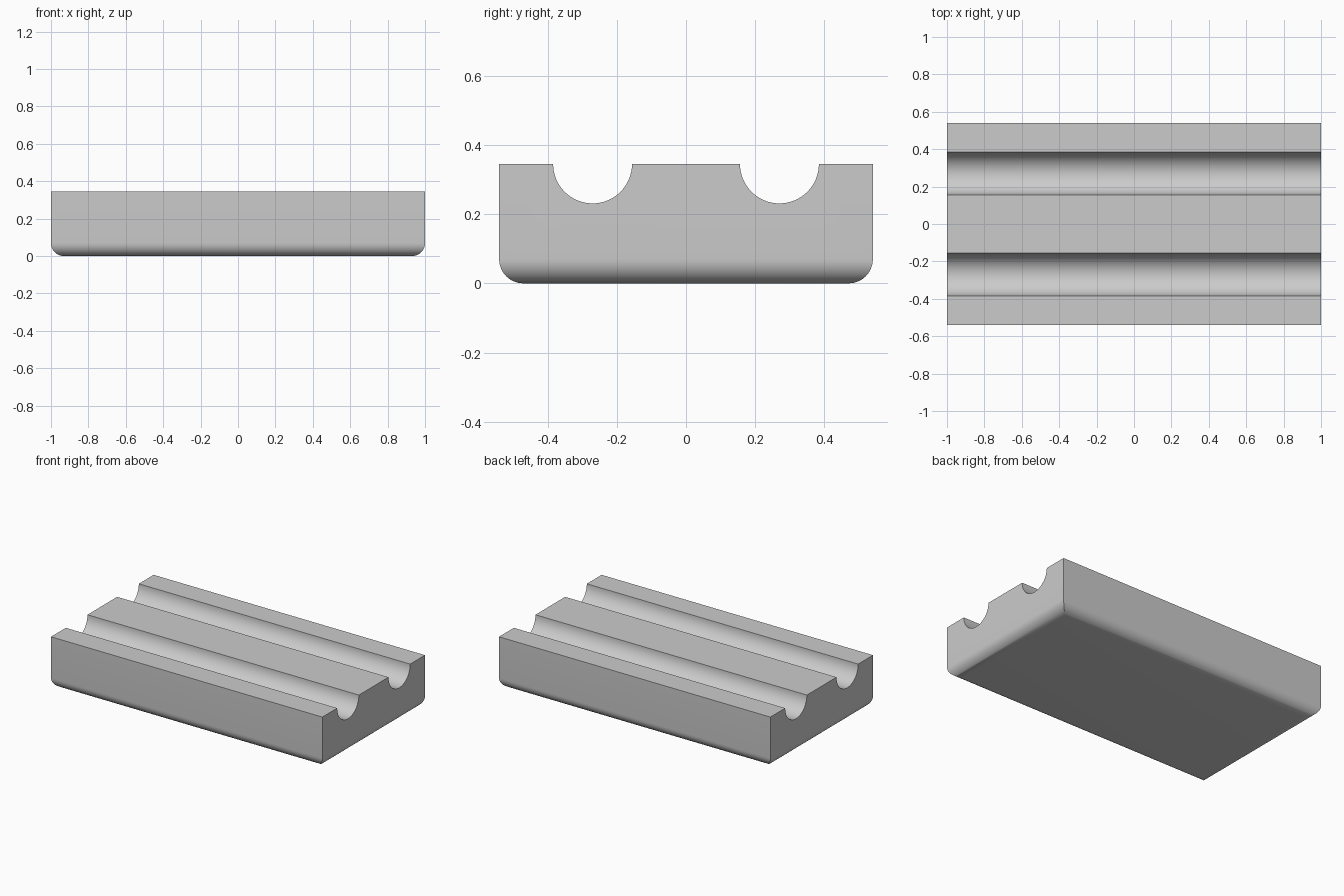
import bpy
import bmesh
from math import pi, sin, cos, radians

cube = bpy.data.objects.get("Cube")
if cube:
    bpy.data.objects.remove(cube, do_unlink=True)

HALF_LENGTH, HALF_WIDTH, HEIGHT = 1.0, 0.54, 0.345
GROOVE_Y, GROOVE_RADIUS, GROOVE_STEPS = 0.27, 0.114, 32
EDGE_RADIUS = 0.07

# Grey material
grey = bpy.data.materials.new("light grey")
grey.use_nodes = True
colour = (0.6, 0.6, 0.6, 1)
grey.diffuse_color = colour
grey.node_tree.nodes["Principled BSDF"].inputs["Base Color"].default_value = colour


def groove(centre):
    """Half-round groove in the top edge of the section, from -y to +y."""
    for i in range(GROOVE_STEPS + 1):
        a = pi * i / GROOVE_STEPS
        yield centre - GROOVE_RADIUS * cos(a), HEIGHT - GROOVE_RADIUS * sin(a)


# Cross-section of the block with its two grooves
section = [(HALF_WIDTH, 0), (-HALF_WIDTH, 0), (-HALF_WIDTH, HEIGHT),
           *groove(-GROOVE_Y), *groove(GROOVE_Y), (HALF_WIDTH, HEIGHT)]

# Extrude the section along x
bm = bmesh.new()
end = bm.faces.new([bm.verts.new((-HALF_LENGTH, y, z)) for y, z in section])
extruded = bmesh.ops.extrude_face_region(bm, geom=[end], use_keep_orig=True)
new_verts = [g for g in extruded["geom"] if isinstance(g, bmesh.types.BMVert)]
bmesh.ops.translate(bm, verts=new_verts, vec=(2 * HALF_LENGTH, 0, 0))
bmesh.ops.recalc_face_normals(bm, faces=bm.faces)

# Round the four edges around the underside
bottom_edges = [e for e in bm.edges if all(v.co.z < 0.001 for v in e.verts)]
bmesh.ops.bevel(bm, geom=bottom_edges, offset=EDGE_RADIUS, offset_type='OFFSET',
                segments=12, profile=0.5, affect='EDGES')
bmesh.ops.recalc_face_normals(bm, faces=bm.faces)

mesh = bpy.data.meshes.new("grooved_block")
bm.to_mesh(mesh)
bm.free()
mesh.materials.append(grey)
block = bpy.data.objects.new("grooved_block", mesh)
bpy.context.collection.objects.link(block)

# Smooth grooves and rounded edges, crisp corners
bpy.ops.object.select_all(action='DESELECT')
block.select_set(True)
bpy.context.view_layer.objects.active = block
bpy.ops.object.shade_smooth_by_angle(angle=radians(30))
